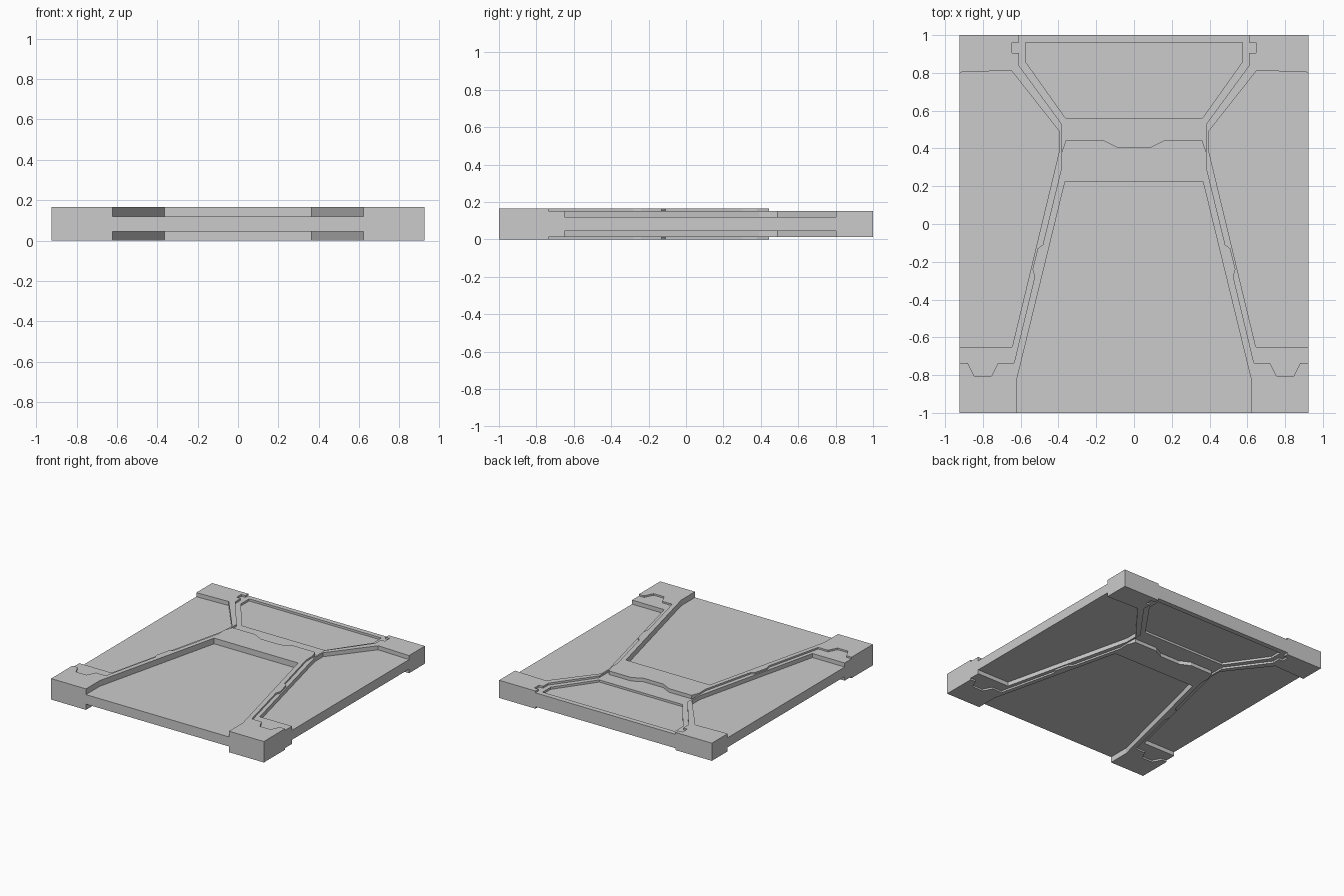
import bpy, bmesh

if "Cube" in bpy.data.objects:
    bpy.data.objects.remove(bpy.data.objects["Cube"])

MID = 0.0825          # half thickness: everything mirrors about this height
CORE = 0.0375         # half thickness of the recessed core
W = 0.925             # half width


def finish(name, bm, mirror):
    bmesh.ops.recalc_face_normals(bm, faces=bm.faces)
    me = bpy.data.meshes.new(name)
    bm.to_mesh(me)
    bm.free()
    ob = bpy.data.objects.new(name, me)
    ob.location.z = MID
    bpy.context.collection.objects.link(ob)
    if mirror:
        m = ob.modifiers.new("mirror", "MIRROR")
        m.use_axis = (True, False, True)
        m.merge_threshold = 0.0005
    return ob


def slab(name, outline, top):
    """Right-hand half prism on the core, mirrored left and to the underside."""
    area = sum(a[0] * b[1] - b[0] * a[1]
               for a, b in zip(outline, outline[1:] + outline[:1]))
    pts = outline if area > 0 else outline[::-1]
    bm = bmesh.new()
    lo = [bm.verts.new((x, y, CORE)) for x, y in pts]
    hi = [bm.verts.new((x, y, top - MID)) for x, y in pts]
    bm.faces.new(hi)
    bm.faces.new(lo[::-1])
    n = len(pts)
    for i in range(n):
        j = (i + 1) % n
        if pts[i][0] == 0 and pts[j][0] == 0:
            continue              # open on the centre line
        bm.faces.new((lo[i], lo[j], hi[j], hi[i]))
    return finish(name, bm, True)


# Shared border lines
cross_edge = [(0, 0.405), (0.085, 0.405), (0.165, 0.445), (0.36, 0.445), (0.383, 0.38)]
leg_edge = [(0.383, 0.30), (0.483, -0.11), (0.51, -0.13), (0.537, -0.24),
            (0.526, -0.28), (0.635, -0.735), (0.72, -0.735), (0.755, -0.805),
            (0.845, -0.805), (0.88, -0.735), (W, -0.735)]
neck_edge = [(0.383, 0.53), (0.61, 0.84), (0.61, 0.905), (0.645, 0.905),
             (0.645, 0.962), (0.61, 0.962), (0.61, 1)]

# Recessed core panel
bm = bmesh.new()
bmesh.ops.create_cube(bm, size=1)
bmesh.ops.scale(bm, vec=(2 * W, 2, 2 * CORE), verts=bm.verts)
finish("core_panel", bm, False)

# Raised legs and crossbar
slab("leg_plate", cross_edge + leg_edge +
     [(W, -1), (0.622, -1), (0.622, -0.83), (0.365, 0.225), (0, 0.225)], 0.165)

# Rear corner blocks with the thin border strip along the legs
outer = [(W, 0.803), (0.65, 0.813), (0.395, 0.49), (0.395, 0.39),
         (0.645, -0.65), (W, -0.65)]
slab("side_rim", [(W, 1)] + outer + leg_edge[::-1] + [cross_edge[-1]] + neck_edge, 0.152)

# Lower frame around the rear recess
slab("rear_frame", cross_edge + neck_edge +
     [(0, 1), (0, 0.96), (0.575, 0.96), (0.575, 0.86), (0.362, 0.56), (0, 0.56)], 0.137)
